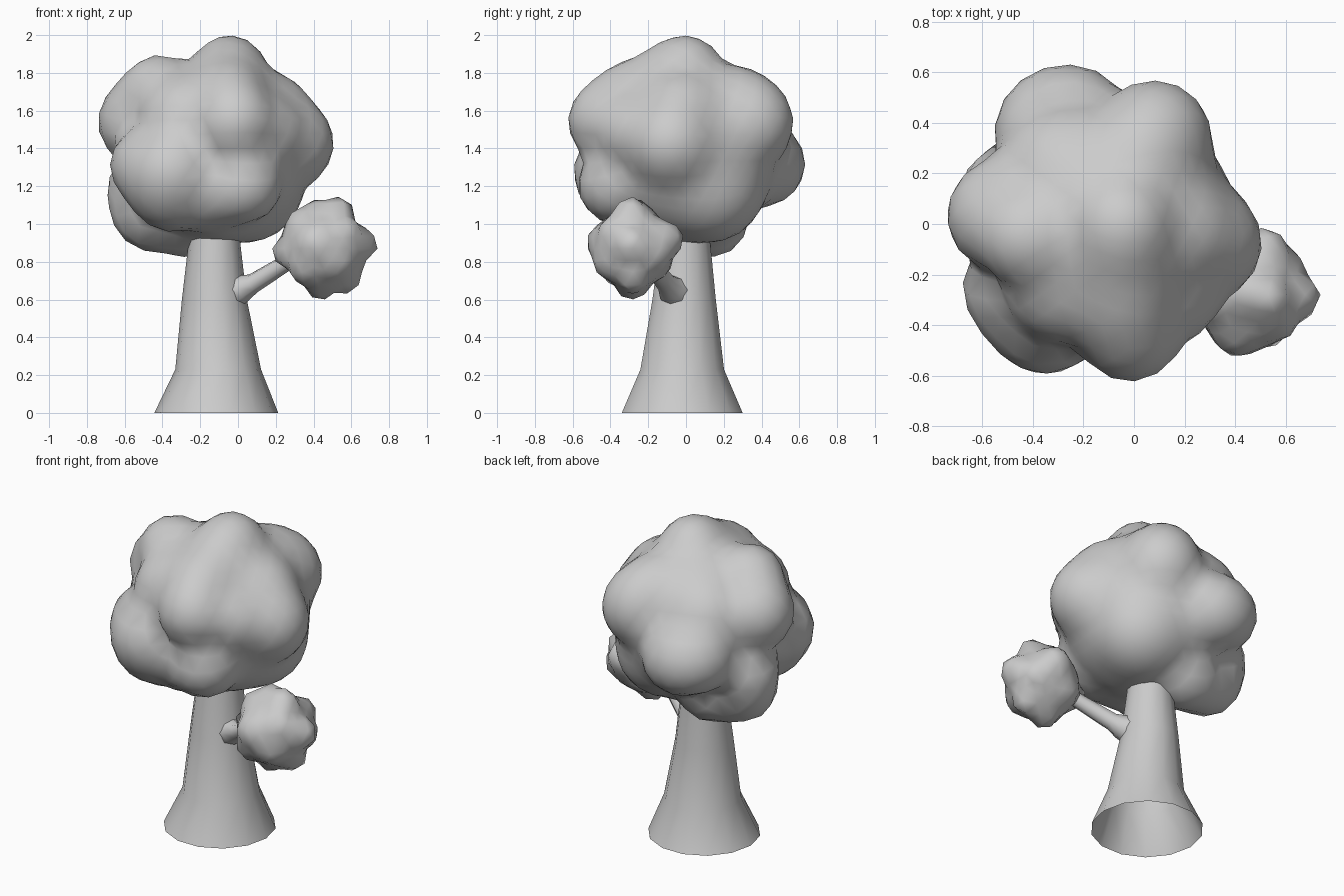
import bpy, bmesh, math
from mathutils import Vector


def finish(bm, name):
    bmesh.ops.recalc_face_normals(bm, faces=bm.faces)
    for f in bm.faces:
        f.smooth = True
    mesh = bpy.data.meshes.new(name)
    bm.to_mesh(mesh)
    bm.free()
    obj = bpy.data.objects.new(name, mesh)
    bpy.context.collection.objects.link(obj)
    return obj


def tube(name, axis, rings, sides):
    """Open tapered tube: each ring is (x, y, z, radius), facing along axis."""
    bm = bmesh.new()
    rot = Vector(axis).to_track_quat('Z', 'Y')
    loops = []
    for x, y, z, r in rings:
        loops.append([bm.verts.new(Vector((x, y, z)) + rot @ Vector(
            (r * math.cos(math.tau * i / sides), r * math.sin(math.tau * i / sides), 0)))
            for i in range(sides)])
    for a, b in zip(loops, loops[1:]):
        for i in range(sides):
            j = (i + 1) % sides
            bm.faces.new((a[i], a[j], b[j], b[i]))
    return finish(bm, name)


def foliage(name, center, core, lobes, power=14):
    """Icosphere pushed out to a soft union of a core and round lobes (tip x, y, z, radius)."""
    c = Vector(center)
    balls = []
    for x, y, z, r in lobes:
        tip = Vector((x, y, z)) - c
        balls.append((tip - tip.normalized() * r, r))
    bm = bmesh.new()
    bmesh.ops.create_icosphere(bm, subdivisions=4 if core > 0.3 else 3, radius=1)
    for v in bm.verts:
        d = v.co.normalized()
        total = core ** power
        for b, r in balls:
            t = d.dot(b)
            disc = r * r - b.length_squared + t * t
            if disc > 0 and t + math.sqrt(disc) > 0:
                total += (t + math.sqrt(disc)) ** power
        v.co = c + d * total ** (1 / power)
    return finish(bm, name)


# Flared trunk, open underneath
tube("trunk", (0, 0, 1), [
    (-0.115, -0.02, 0, 0.328),
    (-0.105, -0.02, 0.23, 0.227),
    (-0.125, -0.01, 0.60, 0.172),
    (-0.125, -0.005, 0.90, 0.137),
    (-0.125, 0, 1.0, 0.13)], 14)

# Side branch, flaring into the trunk
tube("branch", (0.8, -0.4, 0.45), [
    (-0.06, -0.035, 0.63, 0.105),
    (0.025, -0.08, 0.66, 0.075),
    (0.08, -0.105, 0.685, 0.053),
    (0.25, -0.19, 0.79, 0.045),
    (0.32, -0.22, 0.83, 0.045)], 8)

# Main crown
foliage("main_crown", (-0.1, 0, 1.4), 0.5, [
    (-0.02, 0.00, 1.99, 0.18),    # peak
    (-0.02, -0.19, 1.91, 0.20),
    (-0.73, 0.05, 1.61, 0.22),    # upper left
    (-0.56, -0.07, 1.83, 0.19),
    (0.50, -0.12, 1.44, 0.22),    # right
    (0.35, -0.05, 1.68, 0.18),
    (0.02, -0.61, 1.60, 0.20),    # front
    (-0.02, -0.46, 1.77, 0.20),
    (0.27, -0.41, 1.53, 0.18),
    (-0.47, -0.55, 1.22, 0.22),   # lower front left
    (-0.64, -0.36, 1.27, 0.20),
    (-0.48, -0.42, 1.06, 0.20),
    (0.08, -0.54, 1.12, 0.20),    # lower front right
    (-0.20, -0.45, 1.05, 0.20),
    (0.18, 0.53, 1.60, 0.22),     # back right
    (0.10, 0.42, 1.74, 0.20),
    (-0.32, 0.61, 1.28, 0.22),    # back left
    (-0.46, 0.53, 1.30, 0.20),
    (-0.66, 0.16, 1.08, 0.20),    # lower left
    (-0.59, 0.12, 0.92, 0.18),
    (-0.36, 0.18, 0.85, 0.20),
    (0.20, 0.25, 0.99, 0.26),     # lower right
    (-0.40, -0.40, 1.65, 0.24),
    (-0.44, 0.38, 1.60, 0.24)])

# Small crown on the branch
foliage("small_crown", (0.46, -0.28, 0.87), 0.215, [
    (0.74, -0.29, 0.90, 0.09),
    (0.56, -0.30, 1.14, 0.08),
    (0.41, -0.25, 1.13, 0.08),
    (0.28, -0.30, 1.06, 0.09),
    (0.18, -0.25, 0.85, 0.09),
    (0.43, -0.29, 0.60, 0.09),
    (0.63, -0.28, 0.65, 0.08),
    (0.38, -0.52, 0.92, 0.10),
    (0.55, -0.47, 0.76, 0.09),
    (0.62, -0.42, 1.00, 0.09),
    (0.54, -0.02, 0.94, 0.10),
    (0.65, -0.12, 0.82, 0.09),
    (0.36, -0.10, 0.76, 0.09),
    (0.30, -0.42, 0.72, 0.09)])
